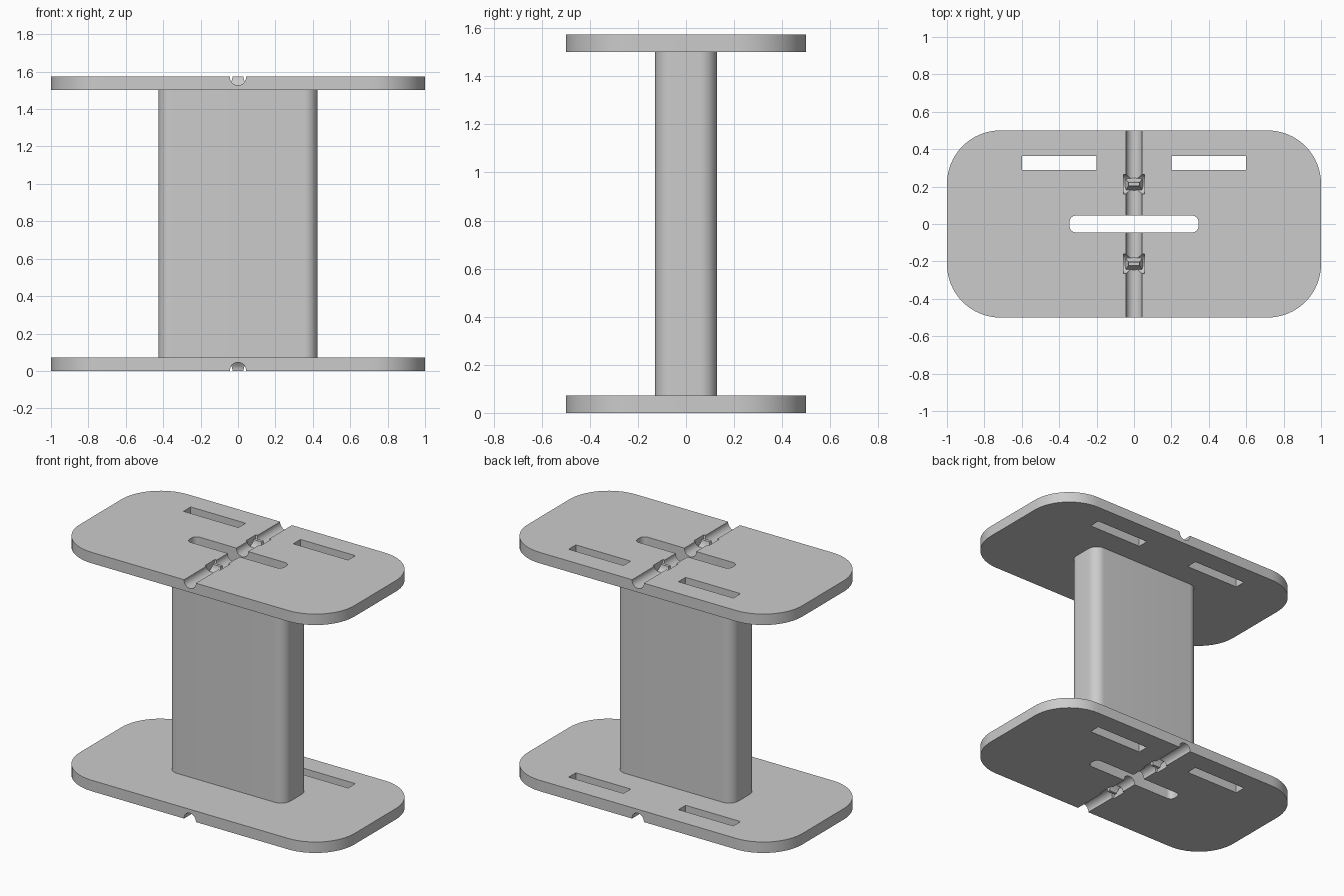
import bpy, bmesh, math

if "Cube" in bpy.data.objects:
    bpy.data.objects.remove(bpy.data.objects["Cube"])

H, T = 1.573, 0.072      # total height, plate thickness

grey = bpy.data.materials.new("plain grey")
grey.diffuse_color = (0.6, 0.6, 0.6, 1)
grey.use_nodes = True
grey.node_tree.nodes["Principled BSDF"].inputs["Base Color"].default_value = grey.diffuse_color


def make_object(name, bm):
    bmesh.ops.recalc_face_normals(bm, faces=bm.faces)
    mesh = bpy.data.meshes.new(name)
    bm.to_mesh(mesh)
    bm.free()
    mesh.materials.append(grey)
    ob = bpy.data.objects.new(name, mesh)
    bpy.context.collection.objects.link(ob)
    return ob


def rounded_prism(name, hx, hy, r, z0, z1, seg=12, cx=0, cy=0):
    """Rounded rectangle extruded along z."""
    bm = bmesh.new()
    pts = []
    for k, (sx, sy) in enumerate(((1, 1), (-1, 1), (-1, -1), (1, -1))):
        for i in range(seg + 1 if r else 1):
            a = (k + i / seg) * math.pi / 2
            pts.append((cx + sx * (hx - r) + r * math.cos(a),
                        cy + sy * (hy - r) + r * math.sin(a)))
    face = bm.faces.new([bm.verts.new((x, y, z0)) for x, y in pts])
    up = bmesh.ops.extrude_face_region(bm, geom=[face])
    verts = [v for v in up["geom"] if isinstance(v, bmesh.types.BMVert)]
    bmesh.ops.translate(bm, verts=verts, vec=(0, 0, z1 - z0))
    return make_object(name, bm)


def cylinder(name, r, length, axis, loc):
    bm = bmesh.new()
    bmesh.ops.create_cone(bm, cap_ends=True, segments=40, radius1=r, radius2=r, depth=length)
    ob = make_object(name, bm)
    ob.location = loc
    ob.rotation_euler = (math.pi / 2, 0, 0) if axis == 'Y' else (0, math.pi / 2, 0)
    return ob


def combine(target, other, operation):
    bpy.context.view_layer.update()
    bpy.context.view_layer.objects.active = target
    mod = target.modifiers.new("combine", 'BOOLEAN')
    mod.operation, mod.object, mod.solver = operation, other, 'EXACT'
    bpy.ops.object.modifier_apply(modifier=mod.name)
    bpy.data.objects.remove(other)


def tie_post(name, y, z, s):
    """Flared post: wide at the pocket floor, thin at the plate face."""
    bm = bmesh.new()
    rings = []
    for hx, hy, d in ((0.05, 0.045, 0.056), (0.043, 0.03, 0.043),
                      (0.036, 0.018, 0.028), (0.031, 0.012, 0.014), (0.03, 0.01, 0.0)):
        rings.append([bm.verts.new((a * hx, y + b * hy, z - s * d))
                      for a, b in ((1, 1), (-1, 1), (-1, -1), (1, -1))])
    for lo, hi in zip(rings, rings[1:]):
        for i in range(4):
            j = (i + 1) % 4
            bm.faces.new((lo[i], lo[j], hi[j], hi[i]))
    bm.faces.new(rings[0])
    bm.faces.new(rings[-1])
    return make_object(name, bm)


# Column joined to both end plates
body = rounded_prism("spool_body", 0.425, 0.128, 0.07, T / 2, H - T / 2)
for z0 in (0, H - T):
    combine(body, rounded_prism("end_plate", 1, 0.5, 0.285, z0, z0 + T, 16), 'UNION')

# Central slot and the two strap slots, right through
combine(body, rounded_prism("centre_slot", 0.345, 0.045, 0.035, -0.1, H + 0.1, 8), 'DIFFERENCE')
for x in (-0.4, 0.4):
    combine(body, rounded_prism("strap_slot", 0.2, 0.0375, 0, -0.1, H + 0.1, cx=x, cy=0.327),
            'DIFFERENCE')

# Cable groove and tie pockets on each outer face
for z, s in ((H, 1), (0, -1)):
    combine(body, cylinder("cable_groove", 0.043, 1.2, 'Y', (0, 0, z - s * 0.003)), 'DIFFERENCE')
    for y in (-0.213, 0.213):
        combine(body, cylinder("tie_pocket", 0.0525, 0.112, 'X', (0, y, z)), 'DIFFERENCE')
        combine(body, tie_post("tie_post", y, z, s), 'UNION')

bpy.ops.object.select_all(action='DESELECT')
body.select_set(True)
bpy.context.view_layer.objects.active = body
bpy.ops.object.shade_smooth_by_angle(angle=math.radians(30))
